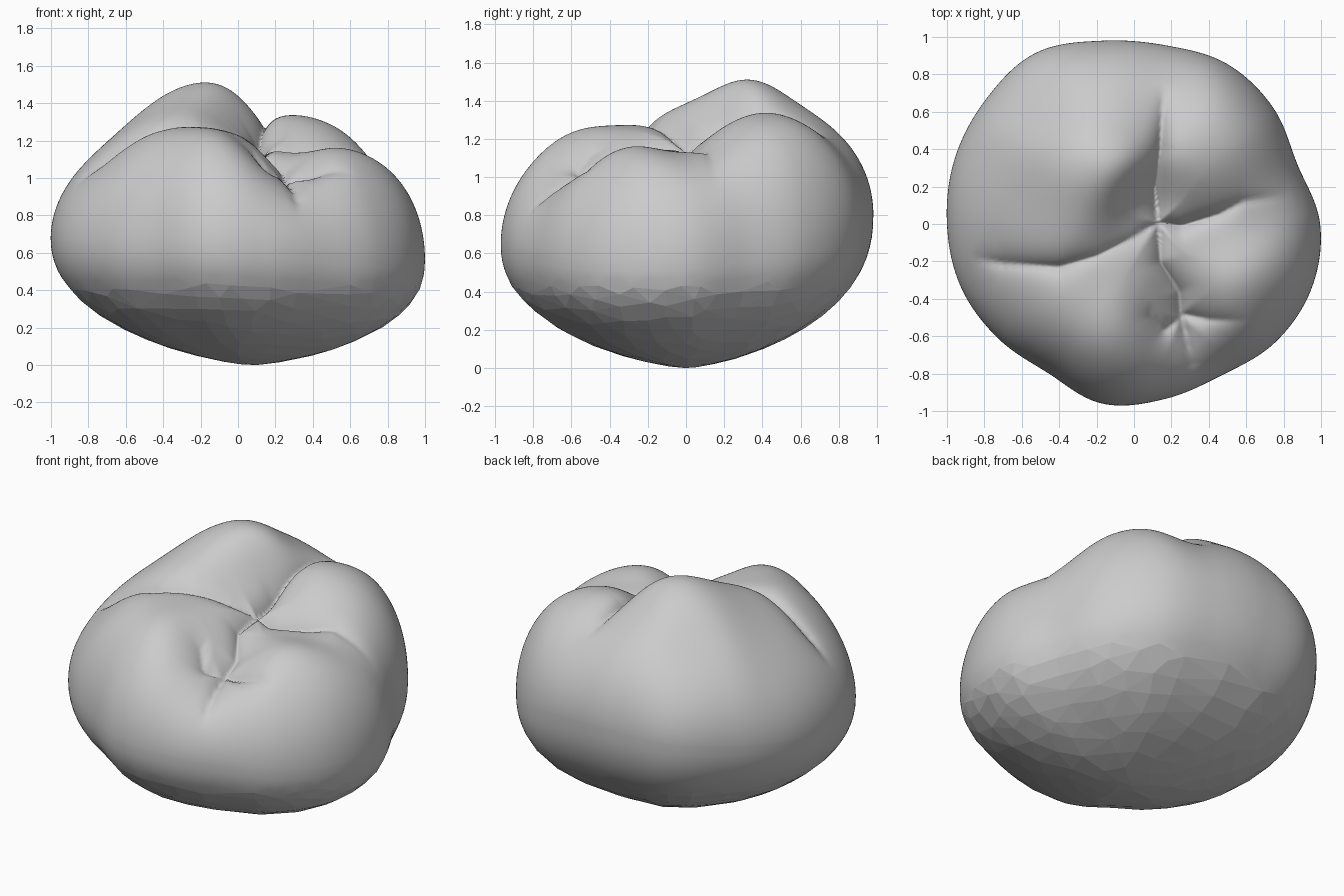
import bpy, bmesh
from math import sin, cos, pi, exp, hypot, atan2, floor
from mathutils import Vector

if "Cube" in bpy.data.objects:
    bpy.data.objects.remove(bpy.data.objects["Cube"])

SEGS, TOP, LOW = 240, 90, 24

# outline radius every 20 degrees, seen from above
RADII = [.995, .93, .97, .99, .97, .995, 1.055, 1.035, 1.02, 1.0,
         .985, .95, .92, .975, .95, .935, .985, 1.01]

# lobe summits, shoulders and saddles: x, y, z on the upper surface
SPOTS = [(-.2, .35, 1.505), (-.33, .02, 1.39), (-.62, .2, 1.26), (-.2, -.54, 1.26),
         (-.2, -.38, 1.26), (-.5, -.42, 1.2), (.52, -.3, 1.165), (.4, .42, 1.32),
         (.15, 0, 1.18), (0, -.17, 1.24), (.24, -.45, 1.04), (.15, .65, 1.27),
         (.4, -.1, 1.14), (.32, -.74, .91), (.62, .06, 1.12), (-.52, .62, 1.22),
         (-.15, .7, 1.31), (.56, .62, 1.17), (.8, -.15, 1.05), (-.75, -.3, 1.04),
         (-.1, -.78, 1.1), (.4, .2, 1.26), (.02, -.45, 1.2), (.62, .3, 1.19),
         (-.8, .1, 1.1), (.6, -.52, 1.02), (-.57, 0, 1.28), (-.42, .25, 1.43)]

# creases between lobes: x, y, depth
CREASES = [
    [(-.88, -.18, 0), (-.7, -.21, .06), (-.4, -.23, .08), (-.2, -.17, .05), (.0, -.07, .05), (.13, .01, .07)],
    [(.13, .01, .08), (.11, .2, .15), (.14, .4, .12), (.16, .75, 0)],
    [(.13, .01, .08), (.25, -.01, .1), (.45, .05, .08), (.58, .12, .04), (.85, .16, 0)],
    [(.13, .01, .08), (.14, -.2, .08), (.24, -.36, .08), (.25, -.48, .08), (.31, -.74, .04), (.33, -.85, 0)],
    [(.25, -.48, .08), (.4, -.51, .05), (.62, -.52, 0)],
    [(.25, -.5, .06), (.16, -.57, .05), (.09, -.5, .03), (.08, -.4, 0)],
]


def radius(a):
    f = (a / (2 * pi) * 18) % 18
    i, t = floor(f), f - floor(f)
    p = [RADII[(i + k) % 18] for k in (-1, 0, 1, 2)]
    return p[1] + .5 * t * (p[2] - p[0] + t * (2*p[0] - 5*p[1] + 4*p[2] - p[3]
                            + t * (3 * (p[1] - p[2]) + p[3] - p[0])))


def girdle(a):
    return .67 - .05 * cos(a) + .08 * sin(a) - .05 * cos(2 * a)


def dome(s):
    return max(0, 1 - s ** 2.7) ** .5


def blend(x, y, vals):
    ws = [exp(-((x - p[0])**2 + (y - p[1])**2) / (2 * .17**2)) + 1e-6 for p in SPOTS]
    return sum(w * v for w, v in zip(ws, vals)) / sum(ws)


# convert measured heights into dome heights, refined so the blend meets them
goal = []
for x, y, z in SPOTS:
    a = atan2(y, x)
    goal.append((z - girdle(a)) / dome(hypot(x, y) / radius(a)) + girdle(a))
vals = goal[:]
for _ in range(8):
    vals = [v + .7 * (g - blend(p[0], p[1], vals)) for v, g, p in zip(vals, goal, SPOTS)]


def crease(x, y):
    best = 0
    for line in CREASES:
        for (ax, ay, ad), (bx, by, bd) in zip(line, line[1:]):
            dx, dy = bx - ax, by - ay
            t = min(1, max(0, ((x-ax)*dx + (y-ay)*dy) / (dx*dx + dy*dy)))
            d = hypot(x - ax - t*dx, y - ay - t*dy)
            best = max(best, (ad + t * (bd - ad)) * exp(-d / .05))
    return best


def upper(s, a):
    x, y = s * radius(a) * cos(a), s * radius(a) * sin(a)
    z = girdle(a) + (blend(x, y, vals) - girdle(a)) * dome(s)
    return Vector((x, y, z - crease(x, y)))


def lower(s, a):
    f = 1 - max(0, 1 - s ** 1.5) ** (.445 - .025 * cos(a) - .015 * sin(a))
    return Vector((s * radius(a) * cos(a) + .08 * (1 - s), s * radius(a) * sin(a), girdle(a) * f))


# lobed body: rings from crown centre over the girdle to the base
bm = bmesh.new()
rings = []
steps = [(upper, sin(pi / 2 * i / TOP)) for i in range(1, TOP + 1)]
steps += [(lower, sin(pi / 2 * i / LOW)) for i in range(LOW - 1, 0, -1)]
for fn, s in steps:
    rings.append([bm.verts.new(fn(s, 2 * pi * k / SEGS)) for k in range(SEGS)])
crown = bm.verts.new(upper(1e-4, 0))
base = bm.verts.new(lower(0, 0))
for k in range(SEGS):
    n = (k + 1) % SEGS
    bm.faces.new((crown, rings[0][k], rings[0][n]))
    bm.faces.new((base, rings[-1][n], rings[-1][k]))
    for r, q in zip(rings, rings[1:]):
        bm.faces.new((r[k], q[k], q[n], r[n]))
bm.normal_update()
mesh = bpy.data.meshes.new("lobed_body")
bm.to_mesh(mesh)
bm.free()
body = bpy.data.objects.new("lobed_body", mesh)
bpy.context.collection.objects.link(body)

# coarser facets on the underside
group = body.vertex_groups.new(name="underside")
group.add([v.index for v in mesh.vertices if v.co.z < .45], 1.0, 'REPLACE')
low_tris = sum(len(p.vertices) - 2 for p in mesh.polygons if p.center.z < .45)
all_tris = sum(len(p.vertices) - 2 for p in mesh.polygons)
dec = body.modifiers.new("coarse_underside", 'DECIMATE')
dec.vertex_group = group.name
dec.ratio = 1 - .96 * low_tris / all_tris
dg = bpy.context.evaluated_depsgraph_get()
body.data = bpy.data.meshes.new_from_object(body.evaluated_get(dg))
body.modifiers.clear()
for p in body.data.polygons:
    p.use_smooth = p.center.z > .42
